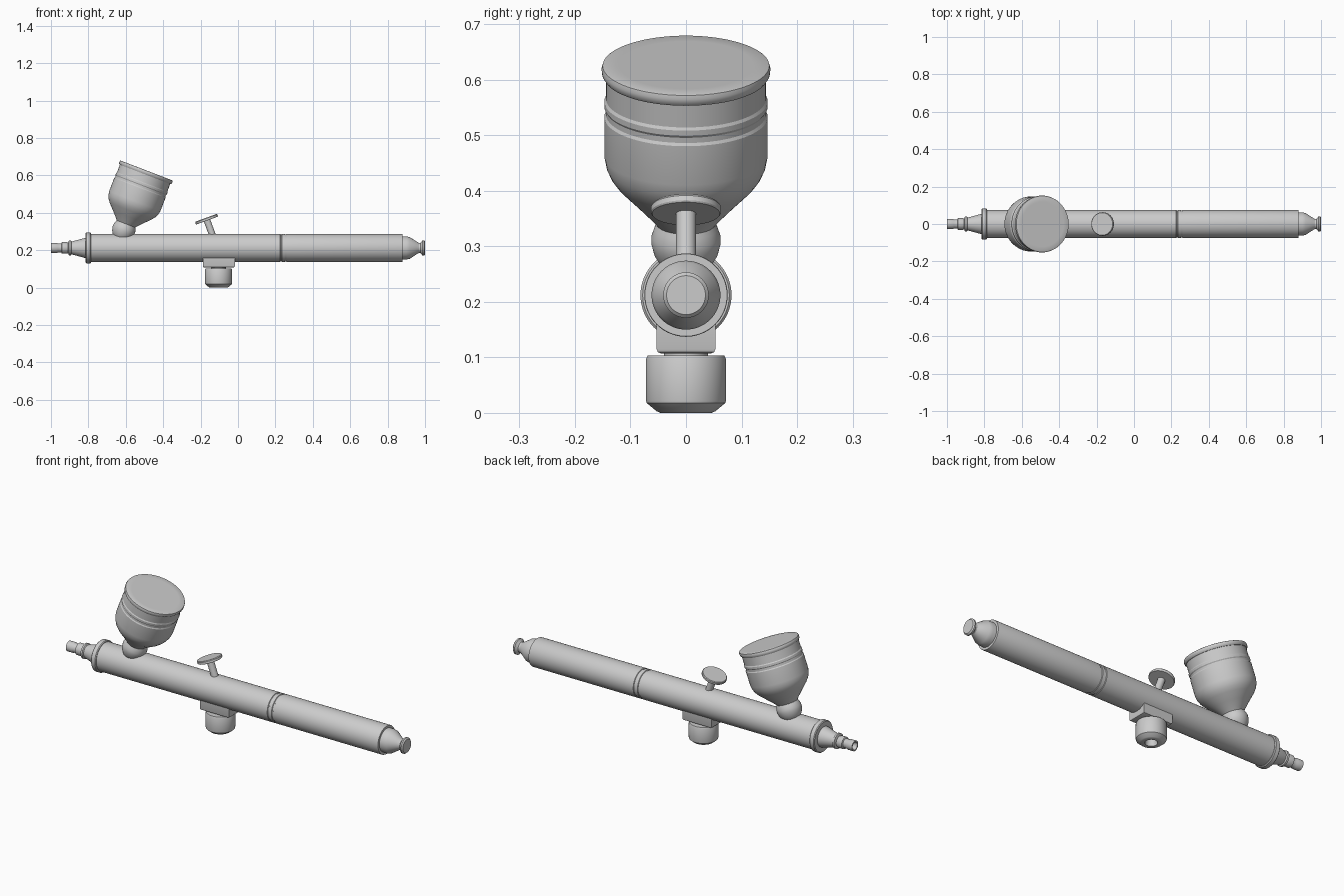
import bpy, bmesh, math
from mathutils import Matrix, Vector

AXIS_Z = 0.212  # height of the barrel axis


def finish(name, bm, matrix):
    bmesh.ops.recalc_face_normals(bm, faces=bm.faces)
    mesh = bpy.data.meshes.new(name)
    bm.to_mesh(mesh)
    bm.free()
    ob = bpy.data.objects.new(name, mesh)
    bpy.context.collection.objects.link(ob)
    ob.matrix_world = matrix
    bpy.ops.object.select_all(action='DESELECT')
    ob.select_set(True)
    bpy.context.view_layer.objects.active = ob
    bpy.ops.object.shade_smooth_by_angle(angle=math.radians(30))
    return ob


def lathe(name, profile, matrix, n=64):
    """Revolve (radius, height) points about local z; both ends are capped."""
    bm = bmesh.new()
    rings = [[bm.verts.new((r * math.cos(math.tau * i / n), r * math.sin(math.tau * i / n), h))
              for i in range(n)] for r, h in profile]
    for a, b in zip(rings, rings[1:]):
        for i in range(n):
            j = (i + 1) % n
            bm.faces.new((a[i], a[j], b[j], b[i]))
    bm.faces.new(rings[0])
    bm.faces.new(rings[-1])
    return finish(name, bm, matrix)


def tilted(x, z, degrees):
    return Matrix.Translation((x, 0, z)) @ Matrix.Rotation(math.radians(degrees), 4, 'Y')


# Parts along the barrel: local z becomes world x
along_x = tilted(0, AXIS_Z, 90)

# Barrel front half, handle with two grooves
R = 0.075
barrel = [(0.05, -0.79), (R, -0.79)]
for x in (0.225, 0.25):
    barrel += [(R, x), (R - 0.003, x + 0.002), (R - 0.003, x + 0.008), (R, x + 0.01)]
barrel += [(R, 0.877), (0.074, 0.88), (0.05, 0.88)]
lathe("barrel", barrel, along_x)

# Tapered tail with end knob
lathe("tail_cap", [(0.062, 0.87), (0.062, 0.90), (0.058, 0.918), (0.034, 0.955), (0.027, 0.967),
                   (0.027, 0.975), (0.034, 0.982), (0.041, 0.986), (0.041, 0.994),
                   (0.035, 1.0), (0.03, 1.0)], along_x)

# Front collar and nozzle
lathe("front_collar", [(0.05, -0.815), (0.078, -0.815), (0.082, -0.811), (0.082, -0.79),
                       (0.078, -0.786), (0.05, -0.786)], along_x)
lathe("nozzle", [(0.018, -0.975), (0.02, -1.0), (0.027, -1.0), (0.027, -0.968), (0.024, -0.962),
                 (0.024, -0.945), (0.031, -0.942), (0.031, -0.915), (0.028, -0.908),
                 (0.04, -0.904), (0.04, -0.894), (0.034, -0.89), (0.053, -0.82),
                 (0.053, -0.80)], along_x)

# Tilted paint cup with lid and ball neck, heights measured down from the lid
cup_at = tilted(-0.489, 0.626, 21)
lathe("paint_cup", [(r, -t) for r, t in (
    (0.03, 0.40), (0.045, 0.385), (0.057, 0.365), (0.062, 0.345), (0.062, 0.33), (0.057, 0.315),
    (0.053, 0.306), (0.062, 0.295), (0.09, 0.265), (0.122, 0.232), (0.135, 0.214), (0.143, 0.196),
    (0.147, 0.175), (0.147, 0.10), (0.144, 0.095), (0.144, 0.085), (0.147, 0.08),
    (0.147, 0.07), (0.144, 0.065), (0.144, 0.02), (0.10, 0.01))], cup_at)
lathe("cup_lid", [(0.12, -0.022), (0.147, -0.022), (0.151, -0.016), (0.152, -0.008),
                  (0.150, -0.001), (0.148, 0), (0.12, 0)], cup_at, 80)

# Trigger button on a leaning stem
trigger_at = tilted(-0.168, 0.366, -20)
lathe("trigger_button", [(0.04, -0.008), (0.061, -0.008), (0.063, -0.005), (0.063, 0.004),
                         (0.06, 0.008), (0.04, 0.008)], trigger_at, 48)
lathe("trigger_stem", [(0.018, -0.13), (0.018, -0.004)], trigger_at, 32)

# Valve block under the barrel
bm = bmesh.new()
bmesh.ops.create_cube(bm, size=1, matrix=Matrix.Diagonal((0.171, 0.106, 0.07, 1)))
bottom = [e for e in bm.edges if all(v.co.z < 0 for v in e.verts)]
bmesh.ops.bevel(bm, geom=bottom, offset=0.008, segments=2, profile=0.5, affect='EDGES')
finish("valve_block", bm, Matrix.Translation((-0.102, 0, 0.142)))

# Round air fitting with a recessed underside
lathe("air_fitting", [(0.025, 0.035), (0.03, 0.0), (0.046, 0.0), (0.053, 0.003), (0.071, 0.018),
                      (0.072, 0.022), (0.072, 0.097), (0.069, 0.103), (0.04, 0.103),
                      (0.04, 0.12)], Matrix.Translation((-0.104, 0, 0)))
